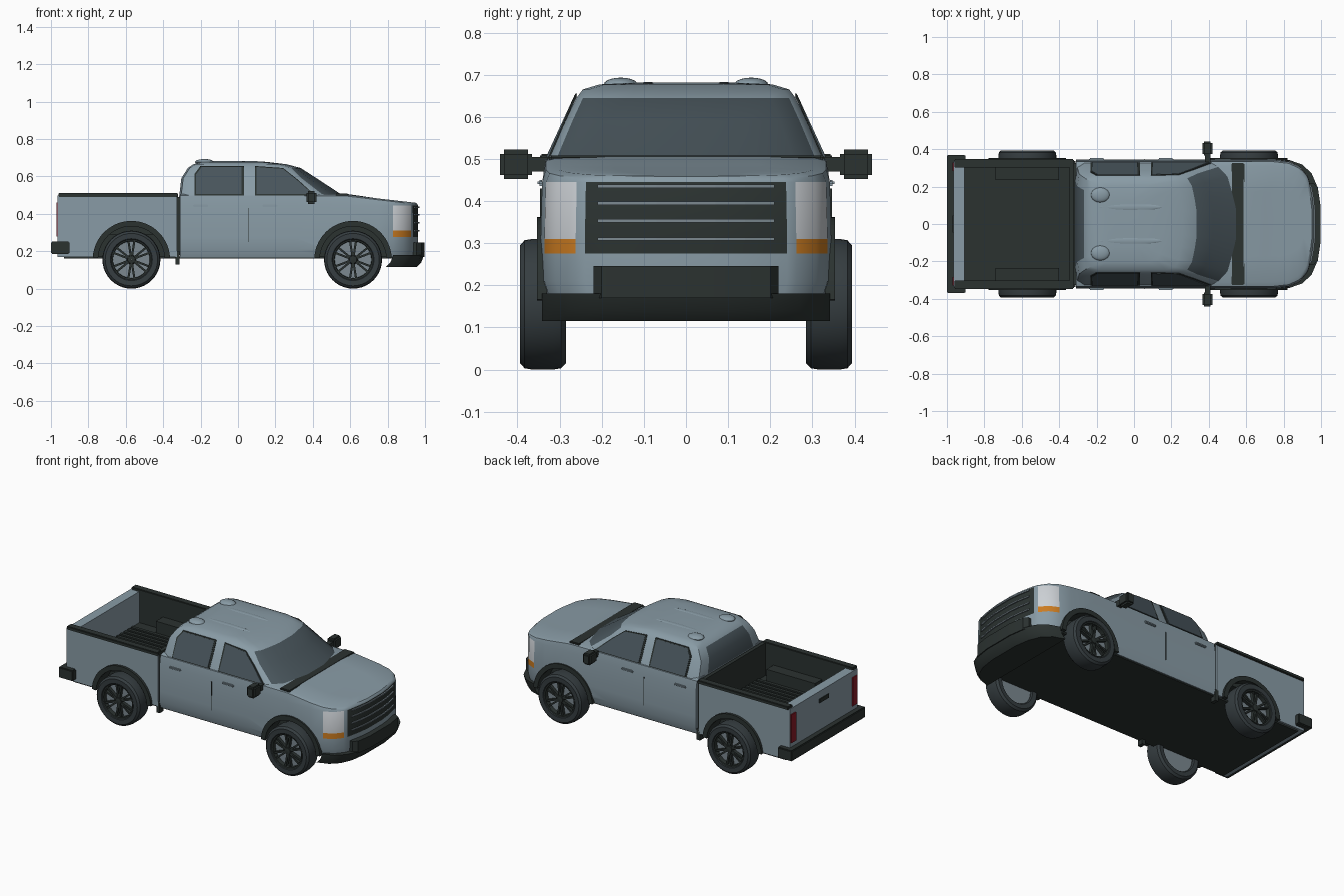
import bpy, bmesh, math
from mathutils import Matrix, Vector

cube = bpy.data.objects.get("Cube")
if cube:
    bpy.data.objects.remove(cube, do_unlink=True)


def material(name, r, g, b):
    m = bpy.data.materials.new(name)
    m.use_nodes = True
    m.diffuse_color = (r, g, b, 1)
    node = m.node_tree.nodes["Principled BSDF"]
    node.inputs["Base Color"].default_value = (r, g, b, 1)
    node.inputs["Roughness"].default_value = 0.6
    return m


PAINT = material("blue_grey_paint", .25, .33, .38)
TRIM = material("dark_trim", .024, .032, .03)
GLASS = material("tinted_glass", .065, .09, .105)
RUBBER = material("tyre_rubber", .036, .047, .052)
STEEL = material("wheel_steel", .2, .25, .28)
LAMP = material("headlight_white", .6, .63, .66)
AMBER = material("amber_lamp", .6, .2, .015)
RED = material("red_lamp", .25, .01, .02)
WHEELS = [(x, s) for x in (-.57, .615) for s in (-1, 1)]
AXLE_Z = .155


def finish(name, bm, mats, smooth=False):
    bmesh.ops.recalc_face_normals(bm, faces=bm.faces)
    me = bpy.data.meshes.new(name)
    bm.to_mesh(me)
    bm.free()
    ob = bpy.data.objects.new(name, me)
    bpy.context.scene.collection.objects.link(ob)
    for m in mats:
        me.materials.append(m)
    if smooth:
        shade(ob)
    return ob


def activate(ob):
    for o in bpy.context.selected_objects:
        o.select_set(False)
    bpy.context.view_layer.objects.active = ob
    ob.select_set(True)


def shade(ob):
    activate(ob)
    bpy.ops.object.shade_smooth_by_angle(angle=math.radians(32))


def shell(name, rings, mats, rule=None, smooth=True):
    """Stack half outlines (front to rear, y > 0), mirrored and capped."""
    bm, n = bmesh.new(), len(rings[0])
    loops = [[bm.verts.new(p) for p in r + [(x, -y, z) for x, y, z in reversed(r)]]
             for r in rings]
    for k in range(len(loops) - 1):
        a, b = loops[k], loops[k + 1]
        for i in range(2 * n):
            j = (i + 1) % (2 * n)
            f = bm.faces.new((a[i], a[j], b[j], b[i]))
            if rule:
                f.material_index = rule(k, min(i, 2 * n - 2 - i))
    for ring in (loops[0], loops[-1]):
        for i in range(n - 1):
            bm.faces.new((ring[i], ring[i + 1], ring[-2 - i], ring[-1 - i]))
    return finish(name, bm, mats, smooth)


def box(name, x, y, z, mat, bevel=0):
    bm = bmesh.new()
    bmesh.ops.create_cube(bm, size=1)
    for v in bm.verts:
        v.co = Vector([(r[0] + r[1]) / 2 + c * (r[1] - r[0]) for c, r in zip(v.co, (x, y, z))])
    if bevel:
        bmesh.ops.bevel(bm, geom=bm.edges[:], offset=bevel, segments=2, affect='EDGES')
    return finish(name, bm, [mat], bevel > 0)


def pair(name, x, y, z, mat, bevel=0):
    for side, s in (("left", 1), ("right", -1)):
        box(f"{side}_{name}", x, sorted((y[0] * s, y[1] * s)), z, mat, bevel)


def prism(name, pts, offset, mat):
    bm = bmesh.new()
    face = bm.faces.new([bm.verts.new(p) for p in pts])
    new = bmesh.ops.extrude_face_region(bm, geom=[face])["geom"]
    bmesh.ops.translate(bm, vec=offset, verts=[g for g in new if isinstance(g, bmesh.types.BMVert)])
    return finish(name, bm, [mat])


def cut(ob, cutter):
    mod = ob.modifiers.new("cut", 'BOOLEAN')
    mod.object, mod.operation, mod.solver = cutter, 'DIFFERENCE', 'EXACT'
    activate(ob)
    bpy.ops.object.modifier_apply(modifier=mod.name)
    bpy.data.objects.remove(cutter, do_unlink=True)


def cutter_from(bm):
    for f in bm.faces:
        f.material_index = 1
    return finish("cutter", bm, [PAINT, TRIM])


def cut_arch(ob, x, s):
    bm = bmesh.new()
    at = Matrix.Translation((x, s * .37, AXLE_Z)) @ Matrix.Rotation(math.pi / 2, 4, 'X')
    bmesh.ops.create_cone(bm, cap_ends=True, segments=48, radius1=.18, radius2=.18, depth=.26, matrix=at)
    cut(ob, cutter_from(bm))


# Lower cab, doors, hood and nose, with lamps and grille as coloured faces
PLAN = [(.963, .07), (.955, .14), (.935, .24), (.925, .262), (.885, .31), (.83, .336),
        (.75, .345), (.58, .345), (.3, .345), (-.31, .345)]


def hood_z(x):
    return .503 if x < .56 else .503 - (x - .56) * .115


def body_ring(s, z):
    return [(x - (1 - s) * .1 * (x > .7), y * s, z(x)) for x, y in PLAN]


def nose_colour(k, j):
    if k in (2, 3) and j < 2:
        return 1
    if k in (2, 3) and j in (3, 4):
        return 2 if k == 2 else 3
    return 0


body = shell("lower_body", [
    body_ring(.96, lambda x: .167), body_ring(1, lambda x: .21),
    body_ring(1, lambda x: .275), body_ring(1, lambda x: .31),
    body_ring(.99, lambda x: .445), body_ring(.965, lambda x: hood_z(x) - .006),
    body_ring(.9, lambda x: hood_z(x) + .002), body_ring(.5, lambda x: hood_z(x) + .006)],
    [PAINT, TRIM, AMBER, LAMP], nose_colour, False)
for s in (-1, 1):
    cut_arch(body, WHEELS[2][0], s)
shade(body)

# Greenhouse: z, front x, rear x, half width, windshield curve depth
LEVELS = [(.49, .575, -.315, .33, .1), (.505, .55, -.313, .325, .1), (.59, .42, -.303, .287, .08),
          (.645, .335, -.268, .26, .05), (.665, .26, -.238, .245, .04),
          (.677, .16, -.2, .205, .04), (.681, .05, -.15, .12, .03)]
shell("cab_greenhouse", [[(f, .25 * w, z), (f - .2 * d, .5 * w, z), (f - .5 * d, .78 * w, z),
                          (f - d, .94 * w, z), (f - d - .05, w, z), (r + .05, w, z),
                          (r + .01, .93 * w, z), (r, .7 * w, z)] for z, f, r, w, d in LEVELS],
      [PAINT, GLASS], lambda k, j: int(k in (1, 2) and (j < 3 or j == 7)))

# Side windows with dark frames
WINDOWS = {"rear": [(-.225, .505), (-.225, .61), (-.195, .65), (.02, .65), (.02, .505)],
           "front": [(.1, .505), (.1, .65), (.24, .64), (.31, .585), (.4, .505)]}
for s in (-1, 1):
    for place, pts in WINDOWS.items():
        cx = sum(p[0] for p in pts) / len(pts)
        for part, grow, out, mat in (("frame", 1.08, .004, TRIM), ("glass", 1, .007, GLASS)):
            outline = [(cx + (x - cx) * grow, s * (.325 - (z - .505) * .46),
                        .578 + (z - .578) * grow) for x, z in pts]
            prism(f"{place}_window_{part}", outline, (0, s * out, 0), mat)

# Roof ridges and cowl
for s in (-1, 1):
    for name, y, x, size in (("roof_bump", .155, -.18, (.05, .04, .016)),
                             ("roof_ridge", .09, -.02, (.17, .02, .006))):
        bm = bmesh.new()
        bmesh.ops.create_uvsphere(bm, u_segments=20, v_segments=10, radius=1, matrix=Matrix.Translation(
            (x, s * y, .677)) @ Matrix.Diagonal((*size, 1)))
        finish(name, bm, [PAINT], True)
box("cowl", (.52, .59), (-.325, .325), (.47, .508), TRIM, .004)

# Grille bars
for z in (.31, .353, .395, .435):
    shell("grille_bar", [[(.97, .07, h), (.962, .14, h), (.948, .21, h), (.92, .2, h)]
                         for h in (z - .004, z + .004)], [STEEL], smooth=False)

# Front bumper with raised centre
BUMPER = [(.995, .1), (.98, .2), (.95, .27), (.9, .318), (.83, .342)]
shell("front_bumper", [[(x - dx, y, z) for x, y in BUMPER]
                       for z, dx in ((.115, .04), (.14, .015), (.18, 0))], [TRIM])
shell("front_bumper_centre", [[(x, y, z) for x, y in ((.997, .1), (.982, .2), (.955, .22), (.9, .22))]
                              for z in (.17, .246)], [TRIM])

# Cargo bed, hollowed, with painted tailgate
bed = box("cargo_bed", (-.965, -.325), (-.338, .338), (.17, .497), PAINT)
bed.data.materials.append(TRIM)
bm = bmesh.new()
bmesh.ops.create_cube(bm, size=1, matrix=Matrix.Translation((-.625, 0, .45)) @
                      Matrix.Diagonal((.56, .61, .3, 1)))
cut(bed, cutter_from(bm))
for s in (-1, 1):
    cut_arch(bed, WHEELS[0][0], s)
for f in bed.data.polygons:
    if f.center.x < -.85 and f.normal.x > .9:
        f.material_index = 0
pair("bed_rail", (-.96, -.322), (.302, .347), (.49, .512), TRIM, .004)
pair("bed_wheel_hump", (-.74, -.4), (.235, .31), (.29, .38), TRIM)
box("bed_front_rail", (-.345, -.322), (-.31, .31), (.49, .507), TRIM)
for i in range(13):
    y = (i - 6) * .037
    box("bed_floor_rib", (-.9, -.345), (y - .01, y + .01), (.295, .308), TRIM)
box("cab_gap", (-.326, -.308), (-.325, .325), (.18, .49), TRIM)
pair("mud_flap", (-.335, -.312), (.3, .338), (.13, .2), TRIM)
pair("tail_lamp", (-.971, -.96), (.283, .33), (.28, .46), RED)
box("tailgate_handle", (-.97, -.96), (-.045, .045), (.425, .45), TRIM)
box("rear_bumper", (-1, -.9), (-.37, .37), (.185, .252), TRIM, .005)
box("underbody", (-.93, .86), (-.325, .325), (.16, .172), TRIM)

# Mirrors, door handles and door seam
pair("mirror", (.365, .42), (.365, .442), (.452, .522), TRIM, .01)
pair("mirror_arm", (.38, .41), (.31, .37), (.47, .505), TRIM)
for x in (-.2, .17):
    pair("door_handle", (x - .04, x + .04), (.338, .352), (.436, .45), PAINT, .004)
pair("door_seam", (.053, .057), (.34, .3465), (.25, .43), TRIM)

# Arch flares
for x, s in WHEELS:
    arc = [math.radians(3 + 174 * i / 28) for i in range(29)]
    ring = [(x + r * math.cos(a), s * .33, AXLE_Z + r * math.sin(a))
            for r, angles in ((.207, arc), (.178, arc[::-1])) for a in angles]
    prism("arch_flare", ring, (0, s * .024, 0), TRIM)

# Wheels: lathed tyre, steel disc, dark spokes
TYRE = [(.106, .295), (.112, .287), (.14, .285), (.152, .297), (.155, .315), (.155, .365),
        (.152, .383), (.14, .394), (.112, .393), (.106, .385)]


def lathe(name, profile, x, s, mat):
    bm = bmesh.new()
    vs = [bm.verts.new((x + r, s * y, AXLE_Z)) for r, y in profile]
    es = [bm.edges.new((vs[i - 1], vs[i])) for i in range(len(vs))]
    bmesh.ops.spin(bm, geom=vs + es, cent=(x, 0, AXLE_Z), axis=(0, 1, 0), angle=math.tau, steps=40)
    bmesh.ops.remove_doubles(bm, verts=bm.verts, dist=1e-5)
    finish(name, bm, [mat], True)


for x, s in WHEELS:
    lathe("tyre", TYRE, x, s, RUBBER)
    lathe("wheel_disc", [(.001, .3), (.108, .3), (.108, .362), (.001, .362)], x, s, STEEL)
    lathe("wheel_lip", [(.098, .36), (.108, .36), (.108, .39), (.1, .388)], x, s, TRIM)
    lathe("wheel_hub", [(.001, .36), (.026, .36), (.02, .386), (.001, .388)], x, s, TRIM)
    for i in range(6):
        for lean in (-.16, .16):
            bm = bmesh.new()
            bmesh.ops.create_cube(bm, size=1, matrix=Matrix.Translation((x, s * .372, AXLE_Z)) @
                                  Matrix.Rotation(i * math.tau / 6 + lean, 4, 'Y') @
                                  Matrix.Translation((0, 0, .06)) @ Matrix.Diagonal((.011, .02, .085, 1)))
            finish("wheel_spoke", bm, [TRIM])
